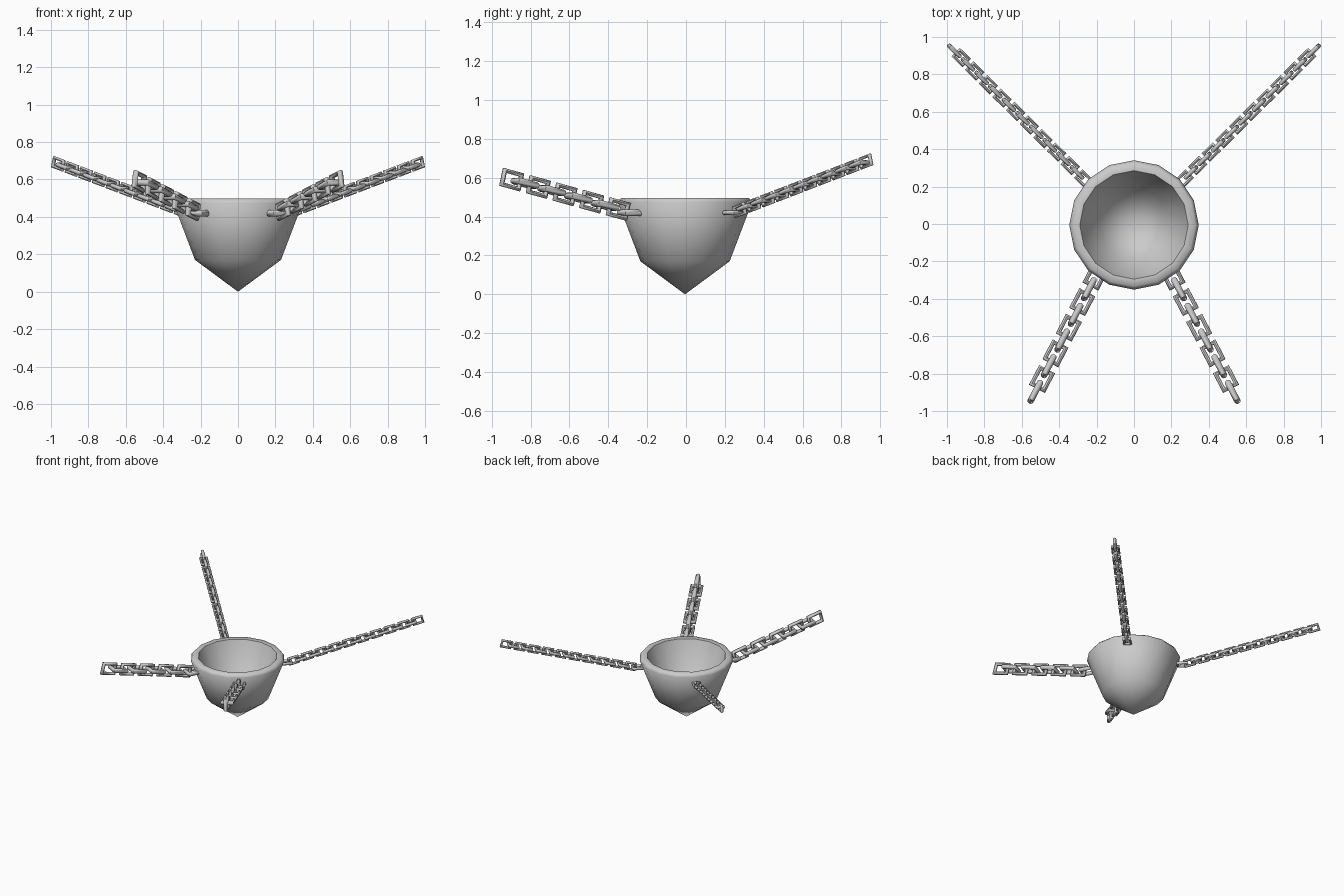
import bpy, bmesh, math
from mathutils import Vector, Matrix

if "Cube" in bpy.data.objects:
    bpy.data.objects.remove(bpy.data.objects["Cube"])

metal = bpy.data.materials.new("grey_metal")
metal.diffuse_color = (0.6, 0.6, 0.6, 1)
metal.use_nodes = True
metal.node_tree.nodes["Principled BSDF"].inputs["Base Color"].default_value = metal.diffuse_color


def make_object(name, bm, angle):
    bmesh.ops.recalc_face_normals(bm, faces=bm.faces)
    mesh = bpy.data.meshes.new(name)
    bm.to_mesh(mesh)
    bm.free()
    mesh.materials.append(metal)
    ob = bpy.data.objects.new(name, mesh)
    bpy.context.collection.objects.link(ob)
    bpy.ops.object.select_all(action='DESELECT')
    ob.select_set(True)
    bpy.context.view_layer.objects.active = ob
    bpy.ops.object.shade_smooth_by_angle(angle=math.radians(angle))
    return ob


# Hanging bowl: closed profile spun around the z axis
def make_bowl():
    profile = [(0, 0), (0.23, 0.17), (0.346, 0.475), (0.328, 0.497),
               (0.29, 0.495), (0.19, 0.21), (0, 0.07)]
    bm = bmesh.new()
    verts = [bm.verts.new((r, 0, z)) for r, z in profile]
    edges = [bm.edges.new(pair) for pair in zip(verts, verts[1:])]
    bmesh.ops.spin(bm, geom=verts + edges, cent=(0, 0, 0), axis=(0, 0, 1),
                   angle=math.tau, steps=16, use_duplicate=False)
    bmesh.ops.remove_doubles(bm, verts=bm.verts, dist=0.0005)
    ob = make_object("bowl", bm, 60)
    ob.location.y = -0.005
    return ob


# One rectangular link: an oval bar swept around a mitred rectangle
def add_link(bm, matrix, length, width, bar, depth, sides=8):
    a, b = length / 2 - bar, width / 2 - bar
    rings = []
    for sx, sy in ((1, 1), (-1, 1), (-1, -1), (1, -1)):
        ring = []
        for k in range(sides):
            t = math.tau * k / sides
            off = bar * math.cos(t)
            ring.append(bm.verts.new(matrix @ Vector(
                (sx * (a + off), sy * (b + off), depth * math.sin(t)))))
        rings.append(ring)
    for i, ring in enumerate(rings):
        nxt = rings[(i + 1) % 4]
        for k in range(sides):
            m = (k + 1) % sides
            bm.faces.new((ring[k], nxt[k], nxt[m], ring[m]))


# A straight chain of links, each turned a quarter from the one before
def make_chain(name, start, tip, count, length, width, bar, depth):
    start, tip = Vector(start), Vector(tip)
    along = (tip - start).normalized()
    pitch = ((tip - start).length - length / 2) / (count - 1)
    bm = bmesh.new()
    for i in range(count):
        # the first link lies level, hooked into the bowl wall
        x = along if i else Vector((along.x, along.y, 0)).normalized()
        side = Vector((0, 0, 1)).cross(x).normalized()
        up = x.cross(side)
        y, z = (side, up) if i % 2 == 0 else (up, -side)
        rot = Matrix((x, y, z)).transposed().to_4x4()
        add_link(bm, Matrix.Translation(start + along * pitch * i) @ rot,
                 length, width, bar, depth)
    return make_object(name, bm, 50)


make_bowl()
for side, s in (("left", -1), ("right", 1)):
    make_chain("rear_chain_" + side, (s * 0.268, 0.24, 0.42),
               (s * 0.99, 0.955, 0.695), 20, 0.086, 0.064, 0.008, 0.012)
    make_chain("front_chain_" + side, (s * 0.205, -0.28, 0.42),
               (s * 0.555, -0.95, 0.605), 10, 0.122, 0.096, 0.011, 0.017)
